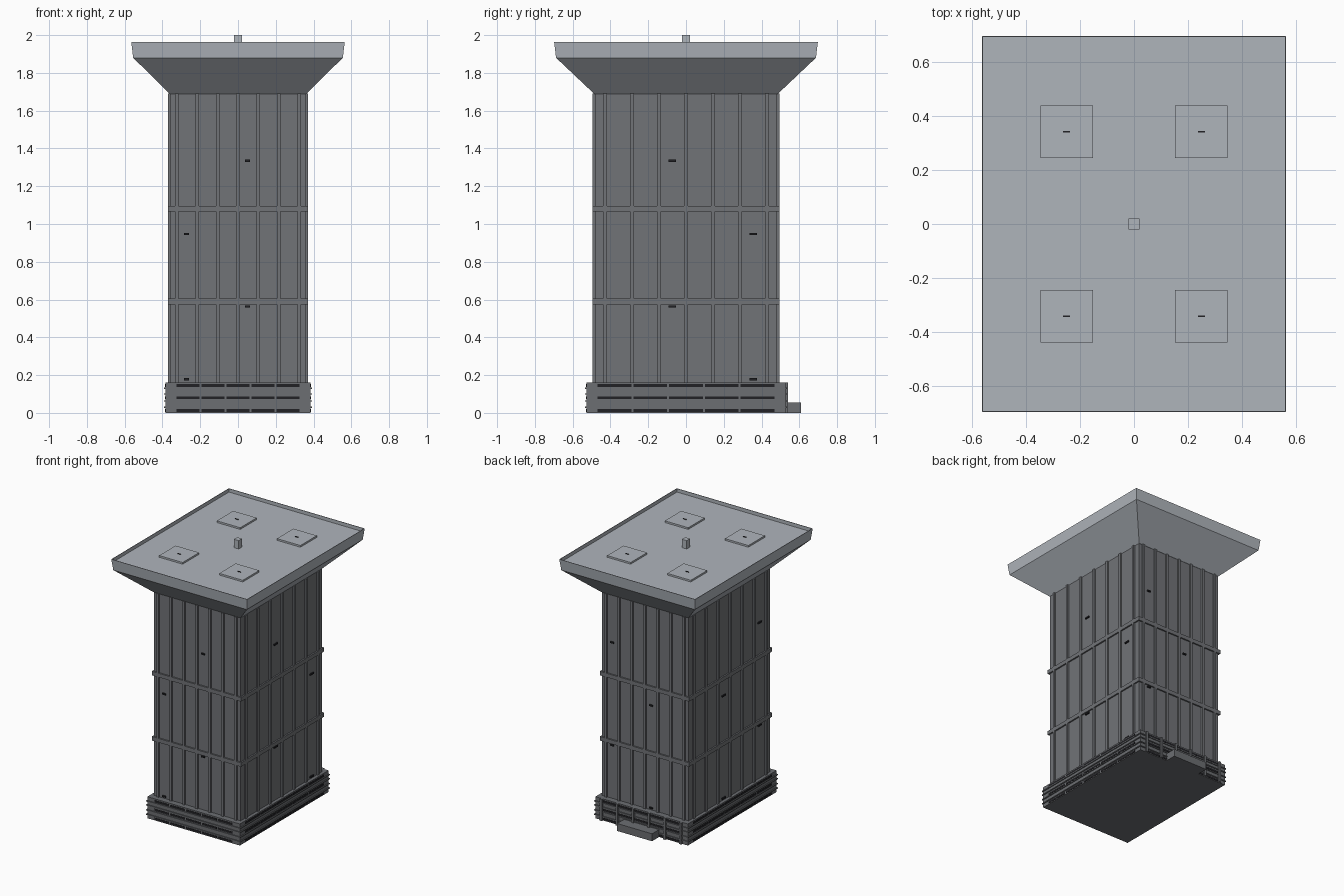
import bpy, bmesh

if "Cube" in bpy.data.objects:
    bpy.data.objects.remove(bpy.data.objects["Cube"])

def material(name, rgb):
    m = bpy.data.materials.new(name)
    m.diffuse_color = (*rgb, 1)
    m.use_nodes = True
    m.node_tree.nodes["Principled BSDF"].inputs["Base Color"].default_value = m.diffuse_color
    return m

WALL = material("dark grey wall", (0.165, 0.172, 0.185))
BASE = material("base grey", (0.15, 0.156, 0.168))
CROWN = material("pale grey crown", (0.43, 0.46, 0.50))
BLACK = material("near black", (0.015, 0.015, 0.018))

def finish(name, bm, mat):
    bmesh.ops.recalc_face_normals(bm, faces=bm.faces)
    me = bpy.data.meshes.new(name)
    bm.to_mesh(me)
    bm.free()
    me.materials.append(mat)
    ob = bpy.data.objects.new(name, me)
    bpy.context.collection.objects.link(ob)

def boxes(name, items, mat):
    """One object made of boxes, each given as (centre, size)."""
    bm = bmesh.new()
    for c, s in items:
        vs = bmesh.ops.create_cube(bm, size=1)["verts"]
        for v in vs:
            v.co = [c[i] + v.co[i] * s[i] for i in range(3)]
    finish(name, bm, mat)

def on_side(side, u, z, w, h, d, hx, hy):
    """Box on a wall: u runs to the viewer's right, d is how far it stands out."""
    sink = 0.02
    t, off = d + sink, (d - sink) / 2
    if side == "front":
        return (u, -hy - off, z), (w, t, h)
    if side == "back":
        return (-u, hy + off, z), (w, t, h)
    if side == "right":
        return (hx + off, u, z), (t, w, h)
    return (-hx - off, -u, z), (t, w, h)

SIDES = ("front", "back", "right", "left")
HX, HY = 0.36, 0.483

# Tower body
boxes("tower_body", [((0, 0, 0.92), (2 * HX, 2 * HY, 1.56))], WALL)

# Vertical ribs, seven on each side
ribs = []
for s in SIDES:
    step = 0.108 if s in ("front", "back") else 0.143
    for i in range(-3, 4):
        ribs.append(on_side(s, i * step, 0.925, 0.019, 1.53, 0.011, HX, HY))
boxes("vertical_ribs", ribs, WALL)

# Horizontal bands around the tower
boxes("horizontal_bands",
      [((0, 0, z), (2 * HX + 0.022, 2 * HY + 0.022, 0.03)) for z in (0.59, 1.08)], WALL)

# Small wall vents, staggered
vents = []
for s in SIDES:
    near, far = (0.05, -0.272) if s in ("front", "back") else (-0.072, 0.357)
    w = 0.027 if s in ("front", "back") else 0.04
    if s in ("back", "left"):
        near, far = far, near
    for u, zs in ((near, (1.335, 0.563)), (far, (0.948, 0.178))):
        vents += [on_side(s, u, z, w, 0.011, 0.009, HX, HY) for z in zs]
boxes("wall_vents", vents, BLACK)

# Base block with thin ledges
BX, BY = 0.384, 0.527
boxes("base_block", [((0, 0, 0.081), (2 * BX, 2 * BY, 0.162))], BASE)
boxes("base_ledges",
      [((0, 0, z), (2 * BX + 0.014, 2 * BY + 0.014, 0.007)) for z in (0.03, 0.063, 0.1, 0.13)],
      BASE)

# Rows of dark slots in the base
slots = []
for s in SIDES:
    pitch = 0.132 if s in ("front", "back") else 0.189
    for z in (0.013, 0.08, 0.145):
        for i in range(-2, 3):
            slots.append(on_side(s, i * pitch, z, pitch - 0.01, 0.015, 0.002, BX, BY))
boxes("base_slots", slots, BLACK)

# Posts and entrance step on the back of the base
boxes("back_posts",
      [on_side("back", (i - 2.5) * 0.132, 0.081, 0.018, 0.162, 0.014, BX, BY) for i in range(6)],
      BASE)
boxes("entrance_step", [((0, 0.565, 0.028), (0.29, 0.09, 0.056))], BASE)

# Flared crown with a thin rim and sunken roof
bm = bmesh.new()
loops = []
for x, y, z in ((0.36, 0.485, 1.688), (0.555, 0.688, 1.88), (0.565, 0.698, 1.963),
                (0.561, 0.694, 1.963), (0.561, 0.694, 1.937)):
    loops.append([bm.verts.new((x * a, y * b, z)) for a, b in ((1, 1), (-1, 1), (-1, -1), (1, -1))])
for lo, hi in zip(loops, loops[1:]):
    for i in range(4):
        j = (i + 1) % 4
        bm.faces.new((lo[i], lo[j], hi[j], hi[i]))
bm.faces.new(loops[0])
bm.faces.new(loops[-1])
finish("crown", bm, CROWN)

# Roof pads, their small markers and the central mast
corners = [(0.25 * a, 0.342 * b) for a in (-1, 1) for b in (-1, 1)]
boxes("roof_pads", [((x, y, 1.94), (0.195, 0.195, 0.02)) for x, y in corners], CROWN)
boxes("pad_markers", [((x, y, 1.951), (0.026, 0.006, 0.006)) for x, y in corners], BLACK)
boxes("roof_mast", [((0, 0, 1.965), (0.04, 0.04, 0.07))], CROWN)
